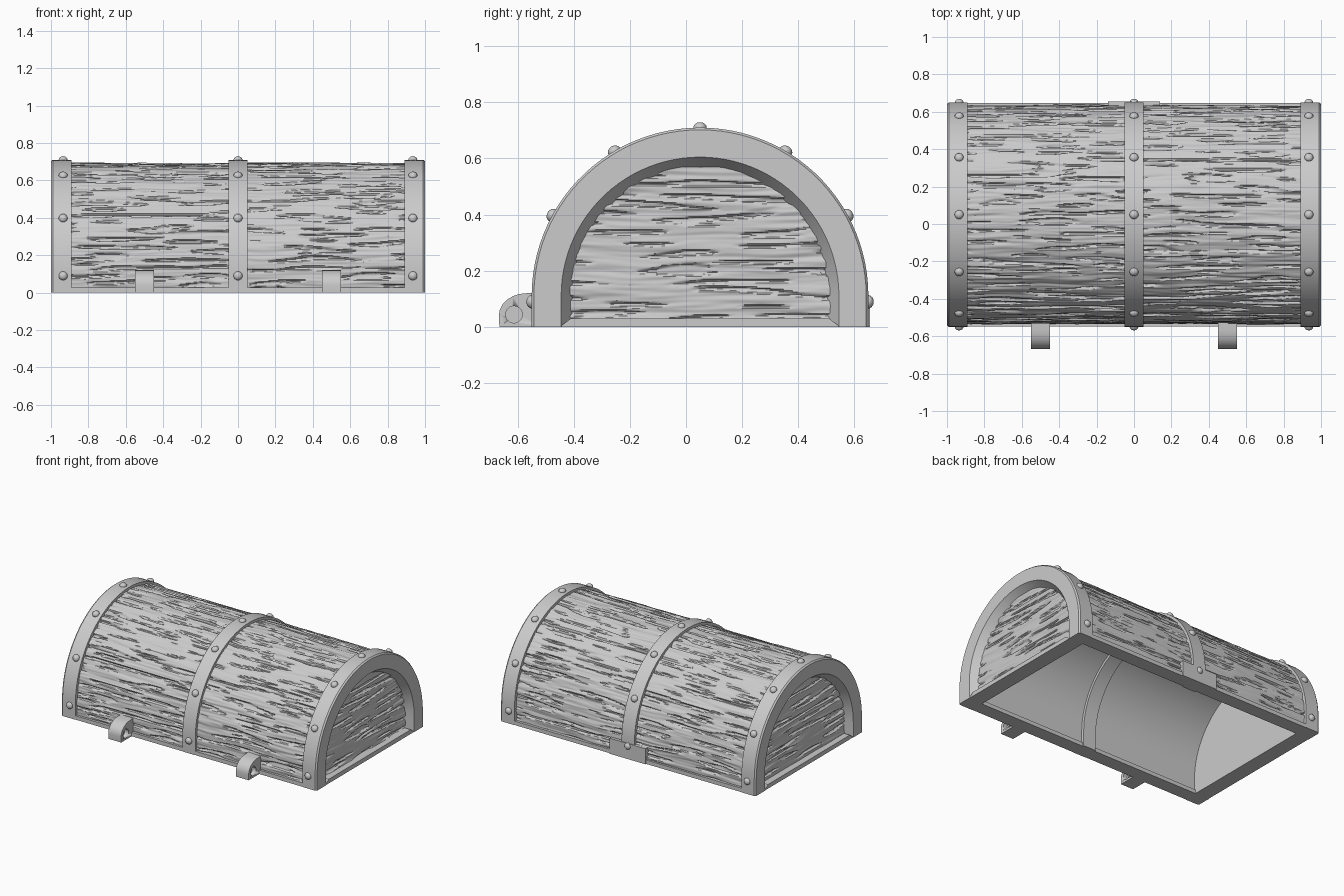
import bpy, bmesh, math
from mathutils import Vector, Matrix, noise

if "Cube" in bpy.data.objects:
    bpy.data.objects.remove(bpy.data.objects["Cube"])

CY, CZ, R = 0.05, 0.11, 0.6      # arch centre and outer radius

grey = bpy.data.materials.new("plain grey")
grey.use_nodes = True
grey.diffuse_color = (0.6, 0.6, 0.6, 1)
grey.node_tree.nodes["Principled BSDF"].inputs["Base Color"].default_value = (0.6, 0.6, 0.6, 1)


def finish(name, bm, angle=30, recalc=True):
    if recalc:
        bmesh.ops.recalc_face_normals(bm, faces=bm.faces)
    mesh = bpy.data.meshes.new(name)
    bm.to_mesh(mesh)
    bm.free()
    mesh.materials.append(grey)
    ob = bpy.data.objects.new(name, mesh)
    bpy.context.collection.objects.link(ob)
    bpy.ops.object.select_all(action='DESELECT')
    ob.select_set(True)
    bpy.context.view_layer.objects.active = ob
    bpy.ops.object.shade_smooth_by_angle(angle=math.radians(angle))
    return ob


def arch_point(r, t):
    """Point (y, z) and outward direction at length fraction t along a stilted arch."""
    total = math.pi * R + 2 * CZ
    s = t * total
    if s < CZ:
        return CY - r, s, (-1, 0)
    if s > total - CZ:
        return CY + r, total - s, (1, 0)
    a = math.pi - (s - CZ) / R
    return CY + r * math.cos(a), CZ + r * math.sin(a), (math.cos(a), math.sin(a))


def arch_sweep(name, section, steps=56):
    """Sweep a closed (x, radius) section over the arch."""
    bm = bmesh.new()
    rings = []
    for i in range(steps + 1):
        ring = []
        for x, r in section:
            y, z, d = arch_point(r, i / steps)
            ring.append(bm.verts.new((x, y, z)))
        rings.append(ring)
    n = len(section)
    for a, b in zip(rings, rings[1:]):
        for j in range(n):
            k = (j + 1) % n
            bm.faces.new((a[j], a[k], b[k], b[j]))
    bm.faces.new(rings[0])
    bm.faces.new(rings[-1])
    return finish(name, bm)


def extrude_profile(name, pts, x0, x1):
    """Closed (y, z) profile extruded along x."""
    bm = bmesh.new()
    face = bm.faces.new([bm.verts.new((x0, y, z)) for y, z in pts])
    ext = bmesh.ops.extrude_face_region(bm, geom=[face])
    verts = [v for v in ext["geom"] if isinstance(v, bmesh.types.BMVert)]
    bmesh.ops.translate(bm, verts=verts, vec=(x1 - x0, 0, 0))
    return finish(name, bm)


def box(name, lo, hi):
    return extrude_profile(name, [(lo[1], lo[2]), (hi[1], lo[2]), (hi[1], hi[2]), (lo[1], hi[2])], lo[0], hi[0])


def grain(u, v):
    """Depth of rough timber at length u and height v: soft ripples and split cracks."""
    w = v + 0.012 * noise.noise(Vector((u * 3, v * 6, 4)))
    ripple = noise.noise(Vector((u * 1.8, w * 26, 1)))
    fibre = noise.noise(Vector((u * 5, w * 70, 9)))
    split = noise.noise(Vector((u * 3.5, w * 42, 17)))
    depth = 0.006 - 0.006 * ripple - 0.004 * fibre
    if split > 0.15:
        depth += 0.012 * min(1, (split - 0.15) * 7)
    return max(0, depth)


def grid_surface(name, nu, nv, point):
    bm = bmesh.new()
    rows = [[bm.verts.new(point(i / nu, j / nv)) for i in range(nu + 1)] for j in range(nv + 1)]
    for a, b in zip(rows, rows[1:]):
        for i in range(nu):
            bm.faces.new((a[i], a[i + 1], b[i + 1], b[i]))
    return finish(name, bm, 35, False)


# Curved timber top
def timber_top(s, t):
    u = -0.9 + 1.8 * s
    y, z, d = arch_point(0.588, t)
    g = grain(u, t * 2.1)
    return u, y - d[0] * g, z - d[1] * g


grid_surface("timber_top", 110, 420, timber_top)


# Timber end panels, recessed inside the end bands
for side, label in ((1, "left"), (-1, "right")):
    def timber_end(s, t, side=side):
        z = 0.025 + 0.545 * t
        half = 0.47 if z < CZ else math.sqrt(max(0, 0.47 ** 2 - (z - CZ) ** 2))
        y = CY + half * (2 * s - 1) * side
        return side * (0.958 - grain(y + 5 * side, z + 3)), y, z
    grid_surface("timber_end_" + label, 60, 120, timber_end)

# Smooth inner lining and inner end walls
arch_sweep("inner_lining", [(-0.9, 0.51), (0.9, 0.51), (0.9, 0.55), (-0.9, 0.55)])
wall = [arch_point(0.54, i / 48)[:2] for i in range(49)]
for s in (-1, 1):
    extrude_profile("inner_end_wall", wall, s * 0.89, s * 0.91)

# Metal bands: two end bands with a bevelled inner rim, one middle band
for s in (-1, 1):
    arch_sweep("end_band", [(s * x, r) for x, r in (
        (0.89, 0.49), (0.89, R), (0.99, R), (1, 0.592), (1, 0.495), (0.94, 0.455), (0.91, 0.455), (0.91, 0.49))])
arch_sweep("middle_band", [(-0.05, 0.49), (0.05, 0.49), (0.05, R), (-0.05, R)])

# Base frame
for s in (-1, 1):
    y0, y1 = sorted((CY + s * 0.598, CY + s * 0.5))
    box("base_rail", (-0.99, y0, 0), (0.99, y1, 0.028))
    extrude_profile("base_end_rail", [(CY - 0.5, 0), (CY + 0.5, 0), (CY + 0.46, 0.03), (CY - 0.46, 0.03)],
                    s * 0.9, s * 0.998)

# Rivets along each band
bm = bmesh.new()
for x in (-0.935, 0, 0.935):
    for k in range(7):
        a = math.radians(-2 + k * 184 / 6)
        d = Vector((0, math.cos(a), math.sin(a)))
        m = Matrix.Translation(Vector((x, CY, CZ)) + d * R) @ d.to_track_quat('Z', 'Y').to_matrix().to_4x4()
        bmesh.ops.create_uvsphere(bm, u_segments=14, v_segments=8, radius=0.024,
                                  matrix=m @ Matrix.Diagonal((1, 1, 0.8, 1)))
finish("rivets", bm, 60)

# Back catch plate
box("catch_plate", (-0.14, 0.62, 0), (0.14, 0.655, 0.11))

# Front hinge lugs with a blind pin hole
lug = [(-0.5, 0), (-0.665, 0), (-0.667, 0.04)]
lug += [(-0.567 - 0.1 * math.cos(math.radians(a)), 0.04 + 0.08 * math.sin(math.radians(a))) for a in range(15, 91, 15)]
lug += [(-0.5, 0.122)]
for x in (-0.5, 0.5):
    ob = extrude_profile("hinge_lug", lug, x - 0.05, x + 0.05)
    for s in (-1, 1):
        bm = bmesh.new()
        bmesh.ops.create_cone(bm, cap_ends=True, segments=24, radius1=0.03, radius2=0.03, depth=0.06,
                              matrix=Matrix.Translation((x + s * 0.05, -0.613, 0.044)) @ Matrix.Rotation(math.pi / 2, 4, 'Y'))
        cutter = finish("pin_hole_cutter", bm)
        cutter.hide_render = True
        cutter.hide_set(True)
        mod = ob.modifiers.new("pin_hole", 'BOOLEAN')
        mod.operation = 'DIFFERENCE'
        mod.object = cutter
        mod.solver = 'EXACT'
